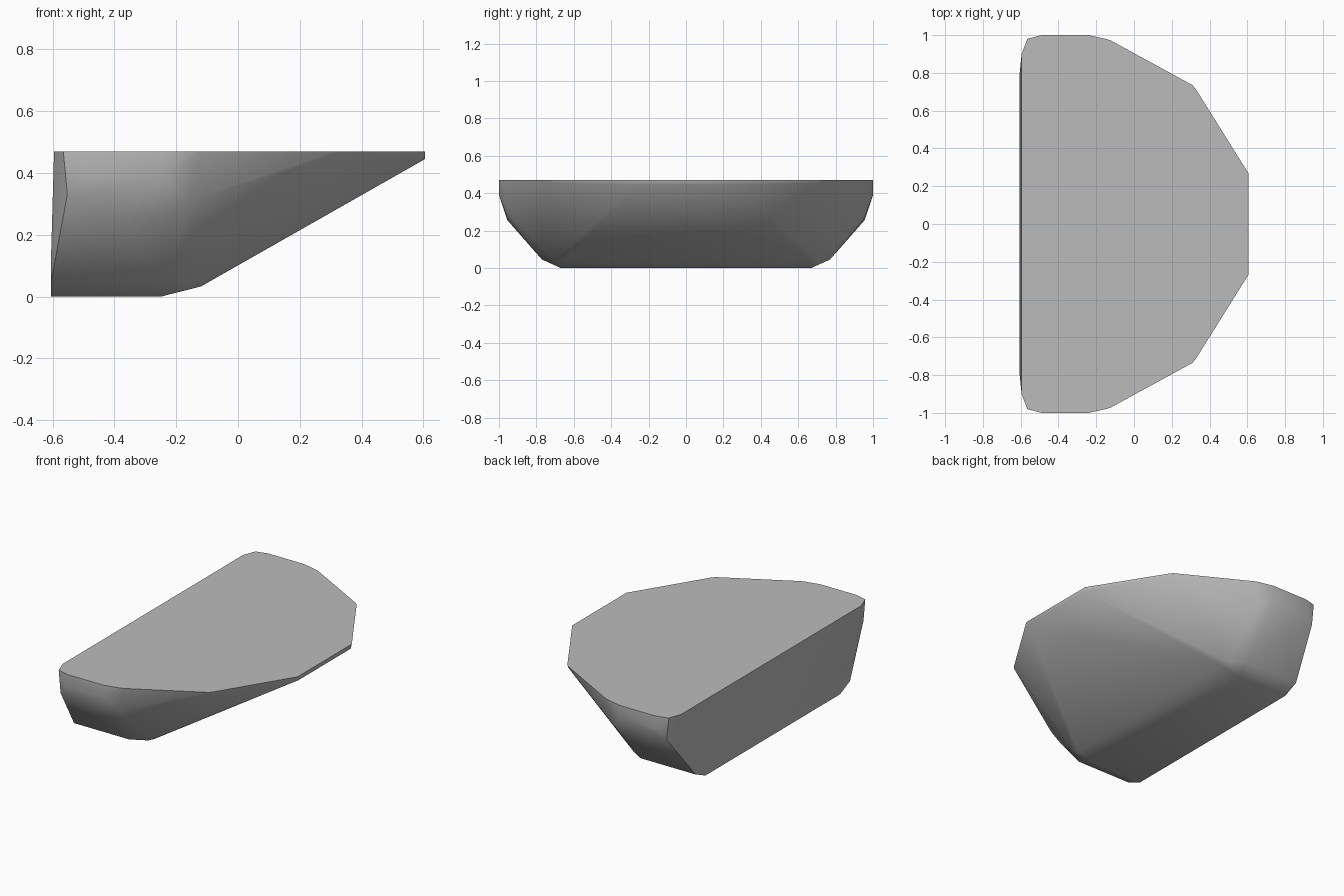
import bpy, bmesh, math

cube = bpy.data.objects.get("Cube")
if cube:
    bpy.data.objects.remove(cube, do_unlink=True)

# One plain grey for the whole body
grey = bpy.data.materials.new("mid_grey")
grey.use_nodes = True
colour = (0.5, 0.5, 0.5, 1)
grey.diffuse_color = colour
grey.node_tree.nodes["Principled BSDF"].inputs["Base Color"].default_value = colour

TOP = 0.47

# Flat top outline, one half, from the back wall round to the tip
rim = [(-0.595, 0.90), (-0.565, 0.98), (-0.49, 1), (-0.24, 1), (-0.15, 0.98),
       (-0.12, 0.97), (0.31, 0.735), (0.33, 0.71), (0.605, 0.27)]
# Rounded shoulder below the rim
shoulder = [(-0.49, 1, 0.39), (-0.24, 1, 0.39), (-0.552, 0.98, 0.33),
            (-0.38, 0.955, 0.255), (-0.22, 0.95, 0.26), (-0.16, 0.955, 0.31),
            (0.32, 0.72, 0.455), (0.605, 0.26, 0.445)]
# Chine and flat bottom
bottom = [(-0.605, 0.77, 0.045), (-0.22, 0.77, 0.045), (-0.13, 0.71, 0.04),
          (-0.12, 0.66, 0.033), (-0.605, 0.67, 0), (-0.25, 0.67, 0),
          (-0.605, 0.8, 0.12)]

# Mirror the half and wrap it in a convex skin
bm = bmesh.new()
half = [(x, y, TOP) for x, y in rim] + shoulder + bottom
for x, y, z in half:
    for side in (1, -1):
        bm.verts.new((x, y * side, z))
hull = bmesh.ops.convex_hull(bm, input=bm.verts)
loose = [v for v in bm.verts if not v.link_faces]
bmesh.ops.delete(bm, geom=loose, context='VERTS')
bmesh.ops.dissolve_limit(bm, angle_limit=math.radians(1),
                         verts=bm.verts, edges=bm.edges)
bmesh.ops.recalc_face_normals(bm, faces=bm.faces)

mesh = bpy.data.meshes.new("scoop_body")
bm.to_mesh(mesh)
bm.free()
mesh.materials.append(grey)
body = bpy.data.objects.new("scoop_body", mesh)
bpy.context.collection.objects.link(body)

# Soft sides with crisp rim and back wall
bpy.ops.object.select_all(action='DESELECT')
body.select_set(True)
bpy.context.view_layer.objects.active = body
bpy.ops.object.shade_smooth_by_angle(angle=math.radians(35))
